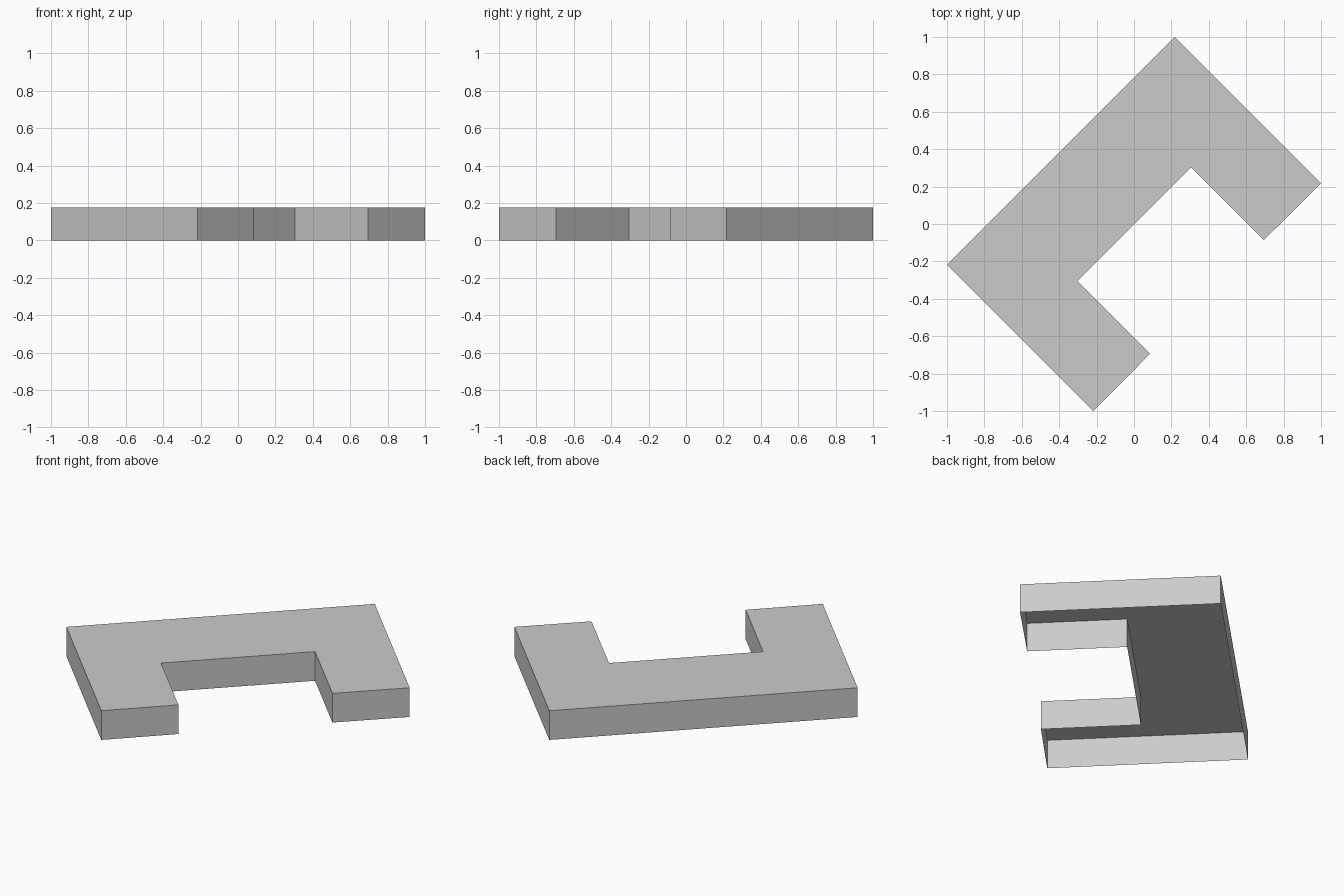
import bpy
import bmesh
from mathutils import Vector

cube = bpy.data.objects.get("Cube")
if cube:
    bpy.data.objects.remove(cube, do_unlink=True)

HEIGHT = 0.177

# Plain grey material
grey = bpy.data.materials.new("plain_grey")
grey.use_nodes = True
colour = (0.6, 0.6, 0.6, 1.0)
grey.diffuse_color = colour
grey.node_tree.nodes["Principled BSDF"].inputs["Base Color"].default_value = colour

# Half of the U-shaped outline, mirrored across the diagonal y = -x
half = [(0.217, 1.0), (1.0, 0.217), (0.694, -0.086), (0.304, 0.304)]
outline = half + [(-y, -x) for x, y in reversed(half)]

# Flat roof with outer walls below it; the underside is open
bm = bmesh.new()
top = [bm.verts.new(Vector((x, y, HEIGHT))) for x, y in outline]
base = [bm.verts.new(Vector((x, y, 0))) for x, y in outline]
bm.faces.new(top[::-1])
for i in range(len(outline)):
    j = (i + 1) % len(outline)
    bm.faces.new((top[i], top[j], base[j], base[i]))
bm.normal_update()

mesh = bpy.data.meshes.new("u_shaped_block")
bm.to_mesh(mesh)
bm.free()
mesh.materials.append(grey)
block = bpy.data.objects.new("u_shaped_block", mesh)
bpy.context.collection.objects.link(block)
